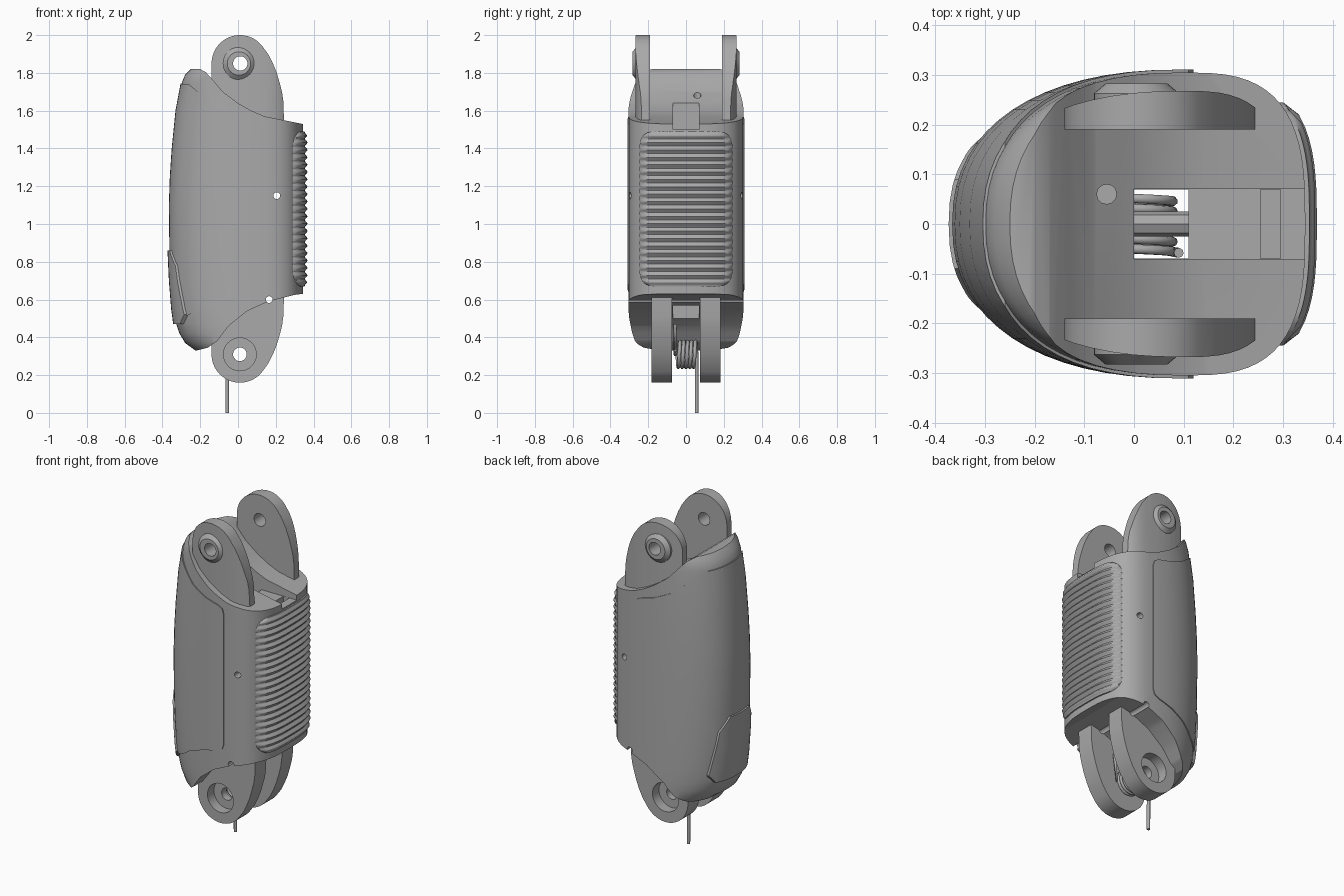
import bpy, bmesh, math
from mathutils import Vector

if "Cube" in bpy.data.objects:
    bpy.data.objects.remove(bpy.data.objects["Cube"])

grey = bpy.data.materials.new("mid_grey")
grey.use_nodes = True
COLOUR = (0.4, 0.4, 0.4, 1)
grey.diffuse_color = COLOUR
grey.node_tree.nodes["Principled BSDF"].inputs["Base Color"].default_value = COLOUR


def finish(name, bm):
    bmesh.ops.recalc_face_normals(bm, faces=bm.faces)
    mesh = bpy.data.meshes.new(name)
    bm.to_mesh(mesh)
    bm.free()
    mesh.materials.append(grey)
    ob = bpy.data.objects.new(name, mesh)
    bpy.context.collection.objects.link(ob)
    return ob


def loft(name, rings):
    """Closed solid through a list of matching rings."""
    bm = bmesh.new()
    rows = [[bm.verts.new(p) for p in ring] for ring in rings]
    n = len(rows[0])
    for a, b in zip(rows, rows[1:]):
        for i in range(n):
            j = (i + 1) % n
            bm.faces.new((a[i], a[j], b[j], b[i]))
    bm.faces.new(rows[0])
    bm.faces.new(rows[-1])
    return finish(name, bm)


def prism(name, points, axis, lo, hi):
    """Extrude a 2D outline along one axis."""
    def place(p, d):
        return {"x": (d, p[0], p[1]), "y": (p[0], d, p[1]), "z": (p[0], p[1], d)}[axis]
    return loft(name, [[place(p, d) for p in points] for d in (lo, hi)])


def circle(cx, cy, r, n=32):
    return [(cx + r * math.cos(math.tau * i / n), cy + r * math.sin(math.tau * i / n))
            for i in range(n)]


def box(name, x, y, z):
    return prism(name, [(x[0], y[0]), (x[1], y[0]), (x[1], y[1]), (x[0], y[1])], "z", *z)


def boolean(ob, op, tool):
    mod = ob.modifiers.new("cut", "BOOLEAN")
    mod.operation, mod.object, mod.solver = op, tool, "EXACT"
    bpy.context.view_layer.objects.active = ob
    bpy.ops.object.modifier_apply(modifier=mod.name)
    bpy.data.objects.remove(tool)


def smooth(ob, angle=30):
    bpy.ops.object.select_all(action="DESELECT")
    ob.select_set(True)
    bpy.context.view_layer.objects.active = ob
    bpy.ops.object.shade_smooth_by_angle(angle=math.radians(angle))


# Shell cross-section: rounded at -x, squarer at +x
CX, BACK, HALF = 0.1, 0.245, 0.305


def section(left, grow, n=64):
    pts = []
    for i in range(n):
        t = math.tau * i / n
        c, s = math.cos(t), math.sin(t)
        reach, power = (BACK, 3) if c > 0 else (CX - left, 2.3)
        x = math.copysign(abs(c) ** (2 / power), c) * (reach + grow)
        y = math.copysign(abs(s) ** (2 / power), s) * (HALF + grow)
        pts.append((CX + x, y))
    return pts


# Height and leftmost x of each ring
LEFT = [(0.2, -.15), (0.33, -.225), (0.37, -.28), (0.42, -.31), (0.47, -.327), (0.55, -.338),
        (0.7, -.35), (0.85, -.357), (1.1, -.36), (1.25, -.355), (1.4, -.345), (1.6, -.325),
        (1.75, -.297), (1.79, -.28), (1.82, -.25), (1.95, -.2)]


def shell(name, grow):
    return loft(name, [[(x, y, z) for x, y in section(left, grow)] for z, left in LEFT])


# Main shell, trimmed by its side outline
body = shell("finger_shell", 0)
trim = [(-.6, 1.82), (-.2, 1.82), (-.17, 1.803), (-.14, 1.77), (-.08, 1.70), (0, 1.64),
        (.07, 1.6), (.14, 1.57), (.34, 1.53), (.5, 1.5), (.5, .65), (.3, .625), (.16, .59),
        (.05, .54), (-.05, .46), (-.11, .38), (-.16, .345), (-.22, .33), (-.6, .33)]
boolean(body, "INTERSECT", prism("trim", trim, "y", -1, 1))

# Raised wrap-around panel
panel = shell("panel", 0.006)
outline = [(-.6, 1.76), (-.26, 1.74), (-.2, 1.69), (-.1, 1.61), (0, 1.565), (.08, 1.545),
           (.11, 1.53), (.12, 1.5), (.12, .71), (.11, .68), (.08, .665), (-.02, .64),
           (-.12, .6), (-.2, .545), (-.27, .515), (-.3, .53), (-.6, .53)]
boolean(panel, "INTERSECT", prism("outline", outline, "y", -1, 1))
boolean(body, "UNION", panel)

# Fingertip plate low on the -x side
plate = shell("plate", 0.016)
half = [(.09, .86), (.15, .78), (.19, .52), (.15, .47)]
nail = half + [(-y, z) for y, z in reversed(half)]
boolean(plate, "INTERSECT", prism("nail", nail, "x", -.6, -.15))
boolean(body, "UNION", plate)

# Tendon slot, shaft and pocket
boolean(body, "DIFFERENCE", box("slot", (0, .5), (-.07, .07), (1.5, 2.2)))
boolean(body, "DIFFERENCE", box("shaft", (.0005, .11), (-.0695, .0695), (.1, 1.9)))
boolean(body, "DIFFERENCE", box("pocket", (.255, .295), (-.069, .069), (1.35, 1.7)))
boolean(body, "DIFFERENCE", prism("cable_hole", circle(-.055, .06, .02, 12), "z", 1.5, 2.1))


def pin_holes(ob):
    for x, z in ((.205, 1.15), (.165, .6)):
        boolean(ob, "DIFFERENCE", prism("pin_hole", circle(x, z, .018, 16), "y", -1, 1))


pin_holes(body)
smooth(body)


def lug_outline(cz, up):
    """Hinge ear: round end, long sloping +x flank."""
    arc = [math.radians(a) for a in range(35, 181, 5)]
    pts = [(.01 + .15 * math.cos(a), .15 * math.sin(a)) for a in arc]
    pts += [(-.14, -.35), (.245, -.35), (.24, -.2), (.233, -.15), (.22, -.1), (.205, -.05),
            (.185, 0), (.162, .046)]
    return [(x, cz + up * z) for x, z in pts]


TOP, LOW = 1.85, 0.31
for side, label in ((-1, "front"), (1, "rear")):
    # Upper ear follows the shell curve and carries a tapered boss
    ear = prism(label + "_upper_ear", lug_outline(TOP, 1), "y", side * .19, side * .4)
    boolean(ear, "INTERSECT", prism("curve", section(-.36, -.037), "z", 1, 2.5))
    boss = loft("boss", [[(x, side * y, z) for x, z in circle(.005, TOP, r)]
                         for y, r in ((.22, .086), (.263, .086), (.283, .062))])
    boolean(ear, "UNION", boss)
    boolean(ear, "DIFFERENCE", prism("bore", circle(.012, TOP, .038), "y", -1, 1))
    smooth(ear)

    # Lower ear with a recessed bore
    ear = prism(label + "_lower_ear", lug_outline(LOW, -1), "y", side * .075, side * .182)
    boolean(ear, "DIFFERENCE", prism("recess", circle(.01, LOW, .087), "y", side * .12, side * .4))
    boolean(ear, "DIFFERENCE", prism("bore", circle(.01, LOW, .036), "y", -1, 1))
    pin_holes(ear)
    smooth(ear)

# Ribbed grip pad on the +x side
MID, TALL, WIDE, R = 1.08, .41, .245, .07
RIBS, COLS = 21, 20
bm = bmesh.new()
rows = []
count = RIBS * 6
for i in range(count + 1):
    v = i / count
    z = MID + TALL * (2 * v - 1)
    d = max(0, abs(z - MID) - (TALL - R))
    w = WIDE - R + math.sqrt(max(0, R * R - d * d))
    row = []
    for j in range(COLS + 1):
        y = w * (2 * j / COLS - 1)
        edge = min(w - abs(y), TALL - abs(z - MID))
        fade = min(1, edge / .025)
        rib = .007 * math.cos(math.tau * RIBS * v) * fade
        x = CX + BACK * (1 - (abs(y) / HALF) ** 3) ** (1 / 3)
        row.append(bm.verts.new((x + .008 + .008 * fade - rib, y, z)))
    rows.append(row)
for a, b in zip(rows, rows[1:]):
    for j in range(COLS):
        bm.faces.new((a[j], a[j + 1], b[j + 1], b[j]))
rim = [e for e in bm.edges if e.is_boundary]
skirt = bmesh.ops.extrude_edge_only(bm, edges=rim)["geom"]
moved = [g for g in skirt if isinstance(g, bmesh.types.BMVert)]
bmesh.ops.translate(bm, verts=moved, vec=Vector((-.04, 0, 0)))
smooth(finish("grip_pad", bm), 50)

# Tendon bar across the shaft
smooth(prism("tendon_bar", circle(0, 1.35, .025, 8), "x", -.01, .17))

# Torsion spring with two straight legs
turns, steps = 5.5, 132
path = [(.09, -.058, .47)]
for i in range(steps + 1):
    a = math.tau * turns * i / steps
    path.append((.01 + .068 * math.cos(a), -.056 + .112 * i / steps, LOW + .068 * math.sin(a)))
path.append((-.056, .056, 0))
curve = bpy.data.curves.new("torsion_spring", "CURVE")
curve.dimensions = "3D"
curve.bevel_depth, curve.bevel_resolution, curve.use_fill_caps = .01, 2, True
spline = curve.splines.new("POLY")
spline.points.add(len(path) - 1)
for point, co in zip(spline.points, path):
    point.co = (*co, 1)
curve.materials.append(grey)
spring = bpy.data.objects.new("torsion_spring", curve)
bpy.context.collection.objects.link(spring)
